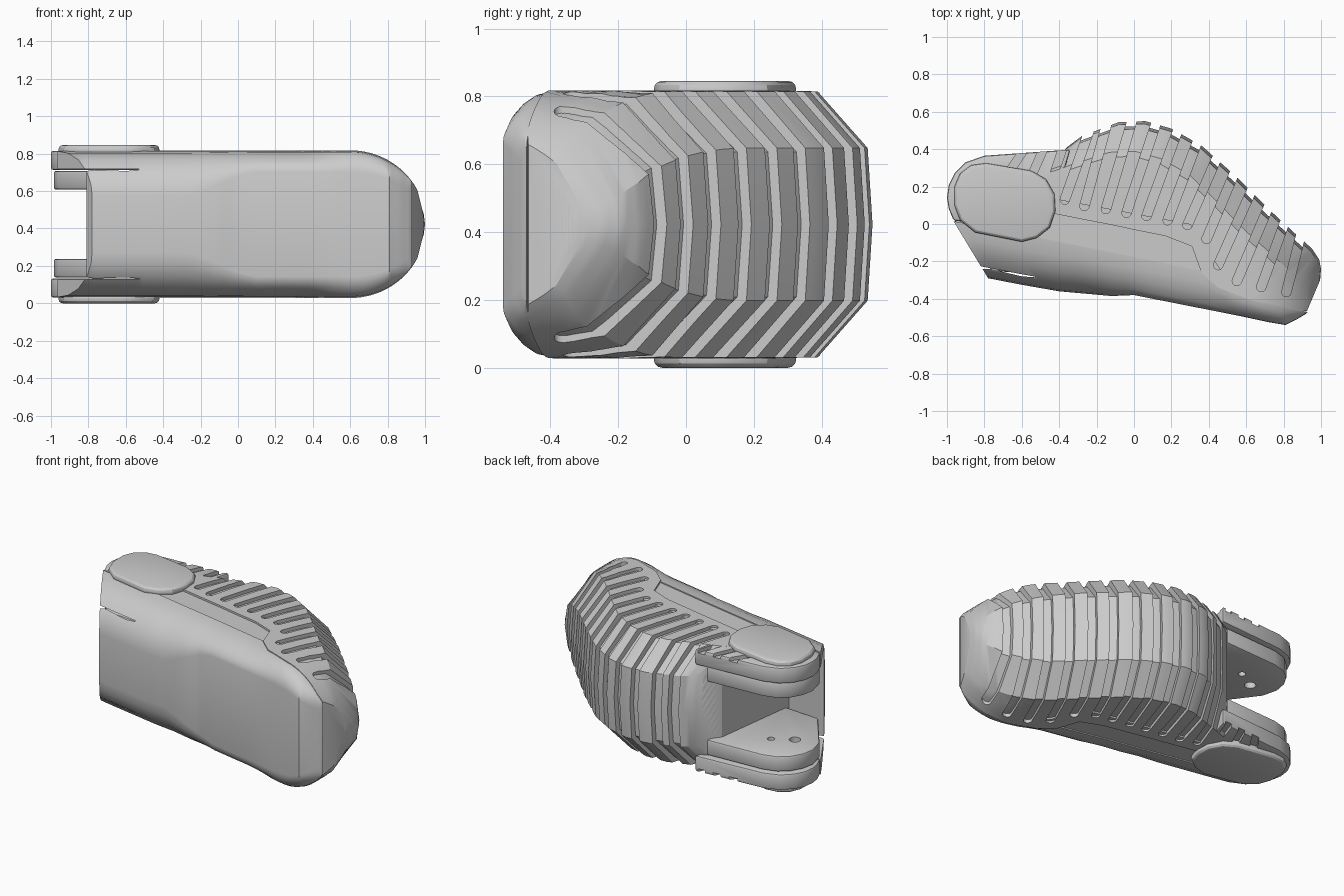
import bpy, bmesh, math
from mathutils import Vector

if "Cube" in bpy.data.objects:
    bpy.data.objects.remove(bpy.data.objects["Cube"], do_unlink=True)

MID = 0.423  # height of the mirror plane

grey = bpy.data.materials.new("plain grey")
grey.use_nodes = True
grey.diffuse_color = (0.6, 0.6, 0.6, 1)
grey.node_tree.nodes["Principled BSDF"].inputs["Base Color"].default_value = (0.6, 0.6, 0.6, 1)


def finish(name, bm):
    bmesh.ops.recalc_face_normals(bm, faces=bm.faces)
    mesh = bpy.data.meshes.new(name)
    bm.to_mesh(mesh)
    bm.free()
    ob = bpy.data.objects.new(name, mesh)
    bpy.context.collection.objects.link(ob)
    mesh.materials.append(grey)
    return ob


def add_prism(bm, outline, lo, hi):
    """Extrude an xy outline between two offsets from the mirror plane."""
    rings = [[bm.verts.new((x, y, MID + h)) for x, y in outline] for h in (lo, hi)]
    n = len(outline)
    for i in range(n):
        j = (i + 1) % n
        bm.faces.new((rings[0][i], rings[0][j], rings[1][j], rings[1][i]))
    bm.faces.new(rings[0])
    bm.faces.new(rings[1])


def prisms(name, outlines, spans):
    bm = bmesh.new()
    for outline in outlines:
        for lo, hi in spans:
            add_prism(bm, outline, lo, hi)
    return finish(name, bm)


def both(lo, hi):
    return [(lo, hi), (-hi, -lo)]


def end_round(x):
    """Height factor that rounds off the far end."""
    u = min(max((x - 0.6) / 0.405, 0), 0.995)
    return math.sqrt(1 - u * u)


def loft(name, stations, section, sub=4):
    """Skin symmetric sections that run from a seam point to an outer point."""
    pairs = []
    for (a, b), (c, d) in zip(stations, stations[1:]):
        for k in range(sub):
            pairs.append((Vector(a).lerp(Vector(c), k / sub), Vector(b).lerp(Vector(d), k / sub)))
    pairs.append(tuple(Vector(p) for p in stations[-1]))
    bm = bmesh.new()
    rings = []
    for p, b in pairs:
        half = section(p, b)
        full = half + [(t, -h) for t, h in half[-2::-1]]
        ring = []
        for t, h in full:
            q = p.lerp(b, t)
            ring.append(bm.verts.new((q.x, q.y, MID + h * end_round(q.x))))
        rings.append(ring)
    n = len(rings[0])
    for r, s in zip(rings, rings[1:]):
        for i in range(n):
            j = (i + 1) % n
            bm.faces.new((r[i], r[j], s[j], s[i]))
    bm.faces.new(rings[0])
    bm.faces.new(rings[-1])
    return finish(name, bm)


def cut(ob, cutter):
    mod = ob.modifiers.new("cut", 'BOOLEAN')
    mod.operation = 'DIFFERENCE'
    mod.solver = 'EXACT'
    mod.object = cutter
    apply_last(ob)


def apply_last(ob):
    bpy.ops.object.select_all(action='DESELECT')
    ob.select_set(True)
    bpy.context.view_layer.objects.active = ob
    bpy.ops.object.modifier_apply(modifier=ob.modifiers[-1].name)


def bevel(ob, width, segments=3, angle=50):
    mod = ob.modifiers.new("bevel", 'BEVEL')
    mod.width, mod.segments = width, segments
    mod.limit_method, mod.angle_limit = 'ANGLE', math.radians(angle)
    apply_last(ob)


def slot(a, b, w=0.025):
    """Slot outline with a round start at a, running past b."""
    a, b = Vector(a), Vector(b)
    d = (b - a).normalized()
    s = Vector((-d.y, d.x))
    arc = [a + s * w * math.cos(t) - d * w * math.sin(t)
           for t in (math.pi * k / 8 for k in range(9))]
    far = b + d * 0.12
    return [tuple(p) for p in arc + [far - s * w, far + s * w]]


def disc(x, y, r):
    return [(x + r * math.cos(k * math.tau / 24), y + r * math.sin(k * math.tau / 24)) for k in range(24)]


# Ribbed back shell, and the core that shows inside its grooves
back = [((-.60, .09), (-.36, .41)), ((-.45, .06), (-.28, .47)), ((-.25, .02), (-.08, .545)),
        ((-.12, -.005), (.06, .55)), ((.02, -.035), (.20, .51)), ((.17, -.065), (.36, .42)),
        ((.31, -.12), (.55, .25)), ((.36, -.26), (.72, .08)), ((.45, -.34), (.86, -.05)),
        ((.62, -.405), (.95, -.13)), ((.78, -.44), (.99, -.19)), ((.89, -.468), (1.0, -.24)),
        ((.925, -.465), (.995, -.30))]


def back_section(inset):
    def section(p, b):
        length = (b - p).length
        e = min(inset, 0.3 * length)
        end = 1 - e / length
        c = end - min(0.17, 0.5 * length) / length
        top = 0.395 - inset * 0.8
        return [(0, top), (c * .33, top), (c * .66, top), (c, top - .003),
                (end - min(.015 / length, .1), .225 - inset * .4), (end, 0)]
    return section


shell = loft("ribbed_back_shell", back, back_section(0))
core = loft("back_core", back, back_section(0.028))

# Front shell, rounder near the fork and flatter toward the far end
front = [((-.965, .015), (-.78, -.29)), ((-.7, -.035), (-.6, -.325)), ((-.4, -.095), (-.4, -.36)),
         ((-.15, -.145), (-.12, -.385)), ((0, -.175), (0, -.38)), ((.36, -.25), (.38, -.455)),
         ((.5, -.36), (.58, -.495)), ((.65, -.41), (.72, -.525)), ((.78, -.44), (.81, -.54)),
         ((.88, -.465), (.87, -.51)), ((.93, -.47), (.92, -.48))]
TS = (0, .3, .6, .85, .97, 1, 1)
ROUND = (.39, .38, .345, .28, .21, .15, 0)
FLAT = (.39, .385, .365, .335, .305, .28, 0)


def front_section(p, b):
    k = min(max((b.x + .25) / .3, 0), 1)
    return [(t, r + (f - r) * k) for t, r, f in zip(TS, ROUND, FLAT)]


front_shell = loft("front_shell", front, front_section)

# Flat strip between the two shells
strip = prisms("side_strip", [[(-.92, .12), (-.92, .008), (.36, -.25), (.5, -.3), (.3, 0), (-.5, .15)]],
               [(-.383, .383)])

# Fork: outer plates and thicker inner lugs
fork = prisms("fork_plates", [[(-.965, .02), (-.99, .08), (-1, .14), (-.99, .21), (-.96, .27), (-.9, .33),
                               (-.8, .365), (-.34, .398), (-.42, .13), (-.5, -.06)]], both(.29, .392))
bevel(fork, .012, 2)
lugs = prisms("fork_lugs", [[(-.96, .02), (-.985, .12), (-.97, .2), (-.93, .27), (-.87, .32), (-.78, .345),
                             (-.4, .365), (-.5, -.27), (-.76, -.25)]], both(.185, .285))
bevel(lugs, .012, 2)

# Cutters: fork opening, grooves, short fork grooves, pin holes
gap = prisms("gap_cutter", [[(-1.2, -.24), (-.77, -.24), (-.6, -.28), (-.53, -.285), (-.40, .7), (-1.2, .7)]],
             [(-.295, .295)])
starts = [(-.37, .13), (-.265, .096), (-.15, .08), (-.04, .06), (.067, .043), (.18, .02),
          (.286, -.005), (.388, -.08), (.45, -.22), (.55, -.305), (.68, -.337), (.815, -.364)]
ends = [(-.25, .47), (-.147, .53), (-.013, .545), (.115, .53), (.23, .49), (.335, .43),
        (.435, .335), (.527, .25), (.62, .16), (.71, .07), (.795, -.02), (.88, -.107)]
grooves = prisms("groove_cutter", [slot(a, b) for a, b in zip(starts, ends)], [(-.6, .6)])
fork_grooves = prisms("fork_groove_cutter", [slot((-.46 - k * .1, .17 + k * .06), (-.38 - k * .1, .41), .022)
                                             for k in range(3)], both(.37, .5))
holes = prisms("hole_cutter", [disc(-.82, .07, .034), disc(-.70, .14, .022)], both(.1, .25))

cut(shell, grooves)
for part in (shell, core, front_shell, strip):
    cut(part, gap)
cut(fork, fork_grooves)
cut(lugs, holes)
for helper in (gap, grooves, fork_grooves, holes):
    bpy.data.objects.remove(helper, do_unlink=True)

# Oval pivot caps on both sides
caps = prisms("pivot_caps", [[(-.96, .2), (-.93, .27), (-.87, .315), (-.79, .325), (-.55, .285), (-.47, .24),
                              (-.425, .16), (-.42, .07), (-.45, -.02), (-.52, -.075), (-.6, -.095),
                              (-.85, -.045), (-.93, .02), (-.96, .1)]], both(.37, .423))
bevel(caps, .024, 3, 60)

for part in (shell, core, front_shell, strip, fork, lugs, caps):
    bpy.ops.object.select_all(action='DESELECT')
    part.select_set(True)
    bpy.context.view_layer.objects.active = part
    bpy.ops.object.shade_smooth_by_angle(angle=math.radians(28))
